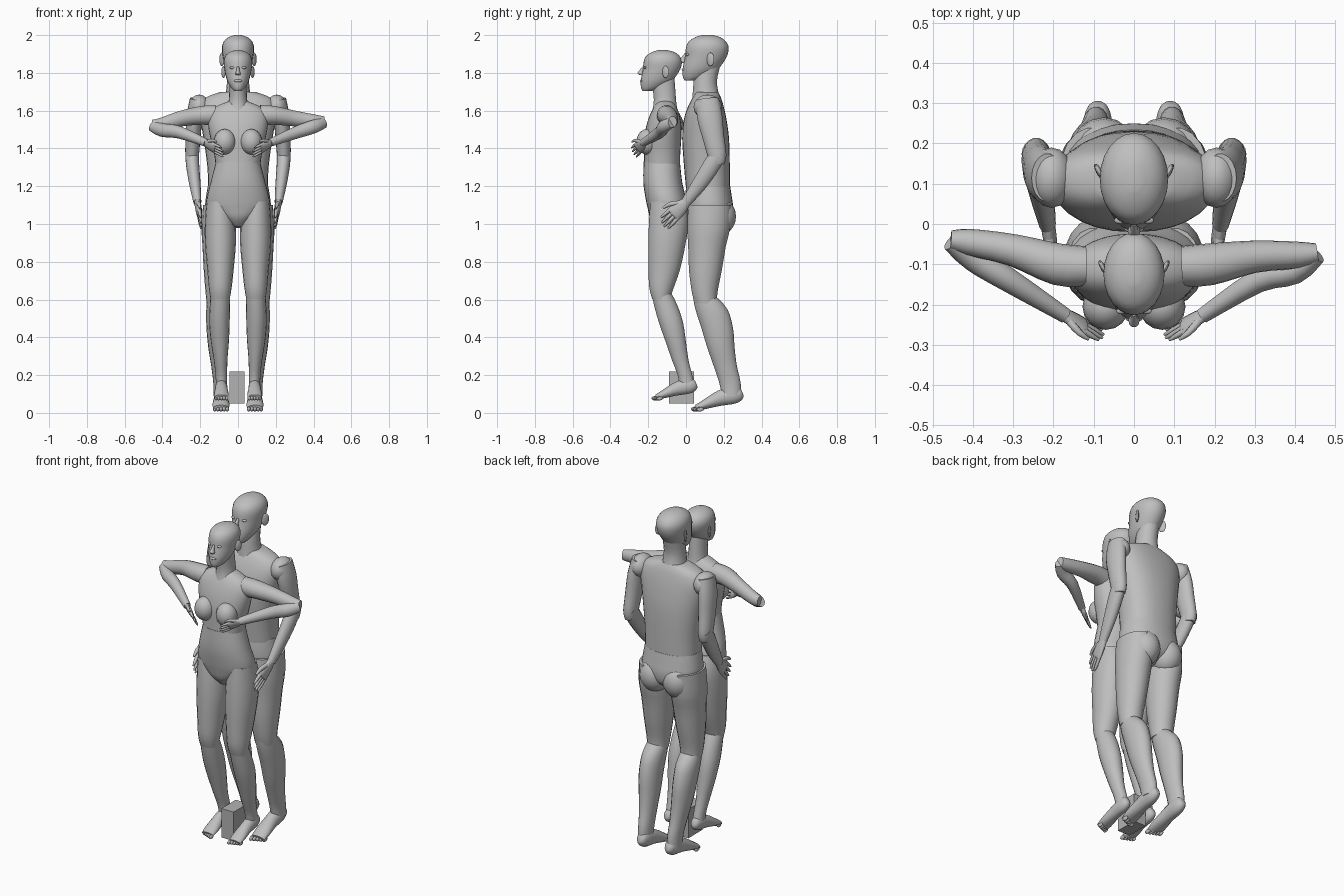
import bpy, bmesh, math
from mathutils import Vector as V, Matrix

def material(name, v):
    m = bpy.data.materials.new(name)
    m.diffuse_color = (v, v, v, 1)
    return m

GREY = material("mannequin grey", 0.52)
BOX = material("block grey", 0.45)

def finish(bm, name, mat=GREY, angle=50):
    bmesh.ops.recalc_face_normals(bm, faces=bm.faces)
    me = bpy.data.meshes.new(name)
    bm.to_mesh(me)
    bm.free()
    me.materials.append(mat)
    ob = bpy.data.objects.new(name, me)
    bpy.context.collection.objects.link(ob)
    bpy.ops.object.select_all(action='DESELECT')
    ob.select_set(True)
    bpy.context.view_layer.objects.active = ob
    bpy.ops.object.shade_smooth_by_angle(angle=math.radians(angle))
    return ob

def spline(pts, steps):
    # Catmull-Rom interpolation of ring data
    out, n = [], len(pts)
    for i in range(n - 1):
        p = [pts[max(0, min(n - 1, i + k))] for k in (-1, 0, 1, 2)]
        for s in range(steps):
            t = s / steps
            out.append([0.5 * (2*b + (c-a)*t + (2*a-5*b+4*c-d)*t*t + (3*b-a-3*c+d)*t**3)
                        for a, b, c, d in zip(*p)])
    return out + [list(pts[-1])]

def tube(name, rings, side=(1, 0, 0), flat=False, n=18, steps=3, power=1.0):
    # rings: x, y, z, radius along side, radius across it
    rings = spline(rings, steps)
    bm, loops = bmesh.new(), []
    for i, r in enumerate(rings):
        c = V(r[:3])
        a, b = rings[max(0, i - 1)], rings[min(len(rings) - 1, i + 1)]
        t = V((0, 0, 1)) if flat else (V(b[:3]) - V(a[:3])).normalized()
        u = V(side)
        u = (u - t * u.dot(t)).normalized()
        w = t.cross(u)
        loop = []
        for k in range(n):
            ca, sa = math.cos(2*math.pi*k/n), math.sin(2*math.pi*k/n)
            ca = math.copysign(abs(ca) ** power, ca)
            sa = math.copysign(abs(sa) ** power, sa)
            loop.append(bm.verts.new(c + u * ca * max(r[3], .002) + w * sa * max(r[4], .002)))
        loops.append(loop)
    for a, b in zip(loops, loops[1:]):
        for k in range(n):
            bm.faces.new((a[k], a[(k+1) % n], b[(k+1) % n], b[k]))
    bm.faces.new(loops[0])
    bm.faces.new(loops[-1])
    return finish(bm, name)

def body(name, rows, **kw):
    # rows: z, centre x, front y, back y, half width
    return tube(name, [(x, (f+b)/2, z, w, (b-f)/2) for z, x, f, b, w in rows], flat=True, **kw)

def ball(name, c, r, tilt=0, mat=GREY):
    bm = bmesh.new()
    bmesh.ops.create_uvsphere(bm, u_segments=16, v_segments=10, radius=1)
    bm.transform(Matrix.Translation(c) @ Matrix.Rotation(tilt, 4, 'Z') @ Matrix.Diagonal((*r, 1)))
    return finish(bm, name, mat)

def head(who, y0, top, s):
    rows = [(-.215, -.10, -.05, .02), (-.20, -.108, 0, .036), (-.17, -.11, .05, .054),
            (-.14, -.106, .075, .064), (-.10, -.098, .1, .072), (-.06, -.094, .108, .076),
            (-.03, -.08, .095, .067), (-.01, -.05, .068, .045), (0, -.02, .035, .016)]
    body(who + " head", [(top + z*s, 0, y0 + f*s, y0 + b*s, w*s) for z, f, b, w in rows], n=24)
    # nose, lips, eyes, ears
    nose = [(-.095, -.082, .008, .012), (-.12, -.114, .011, .013), (-.128, -.1, .015, .016), (-.137, -.1, .01, .01)]
    nose = [(-.085, -.09, .006, .01), (-.11, -.108, .009, .012), (-.122, -.11, .014, .017), (-.132, -.103, .011, .012)]
    tube(who + " nose", [(0, y0 + y*s, top + z*s, a*s, b*s) for z, y, a, b in nose], flat=True, n=10)
    ball(who + " lips", (0, y0 - .104*s, top - .162*s), (.022*s, .01*s, .008*s))
    for sx in (-1, 1):
        ball(who + " eye", (sx*.03*s, y0 - .086*s, top - .092*s), (.014*s, .008*s, .007*s))
        ball(who + " ear", (sx*.077*s, y0 + .022*s, top - .115*s), (.007*s, .02*s, .032*s), -sx*.5)

def hand(who, wrist, tip, across, sx, s=1):
    # palm, four fingers and a thumb
    a, b = V(wrist), V(tip)
    d, u = b - a, V(across).normalized()
    m = a + d * .52
    tube(who + " palm", [(*a, .022*s, .016*s), (*(a + d*.25), .034*s, .016*s), (*m, .038*s, .013*s),
                         (*(a + d*.58), .033*s, .009*s)], side=u, n=12)
    for k in range(4):
        o = u * (k - 1.5) * .018 * s
        e = b + o * 1.15 - d * (.04, 0, .03, .12)[k]
        tube(who + " finger", [(*(m + o), .0095*s, .0095*s), (*(m + o).lerp(e, .6), .008*s, .008*s),
                               (*e, .004*s, .004*s)], side=u, n=8, steps=2)
    tube(who + " thumb", [(*(a + d*.2 + u*.02*s), .012*s, .012*s), (*(a + d*.42 + u*.048*s), .011*s, .01*s),
                          (*(a + d*.64 + u*.056*s), .005*s, .005*s)], side=u, n=8, steps=2)

def foot(who, sx, x, heel, z0, s):
    f = lambda y: heel - (.30 - y) * s
    rows = [(.298, .11, .015, .02), (.285, .105, .028, .038), (.25, .095, .036, .048), (.18, .078, .038, .042),
            (.10, .045, .045, .026), (.055, .026, .042, .017)]
    tube(who + " foot", [(sx*x, f(y), z0 + z*s, a*s, b*s) for y, z, a, b in rows], n=14)
    for k in range(5):
        ball(who + " toe", (sx*(x - (.033 - .0165*k)*s), f(.046 + .007*k), z0 + .02*s),
             (.0095*s, .02*s, .013*s))

# ---- rear figure ----
R = "rear"
head(R, .105, 2.0, 1.12)
body(R + " neck", [(1.64, 0, .03, .19, .08), (1.70, 0, .035, .172, .064), (1.76, 0, .04, .165, .058), (1.83, 0, .05, .18, .055)])
body(R + " torso", [(1.19, 0, .0, .232, .158), (1.30, 0, -.01, .232, .162), (1.45, 0, -.02, .228, .182),
                    (1.55, 0, -.012, .215, .2), (1.62, 0, .01, .2, .205), (1.67, 0, .035, .185, .17),
                    (1.70, 0, .055, .17, .09)], n=28, power=.85)
body(R + " pelvis", [(.98, 0, .06, .17, .05), (1.02, 0, .02, .235, .13), (1.08, 0, .0, .25, .172),
                     (1.14, 0, -.003, .243, .17), (1.20, 0, .0, .234, .16)], n=28, power=.9)
for sx in (-1, 1):
    ball(R + " buttock", (sx*.075, .175, 1.04), (.085, .09, .1))
    body(R + " thigh", [(1.10, sx*.105, .01, .24, .08), (.98, sx*.103, .005, .235, .09), (.88, sx*.102, .01, .212, .086),
                        (.75, sx*.105, .015, .19, .076), (.64, sx*.108, .03, .168, .064), (.58, sx*.108, .045, .165, .058)], n=18)
    body(R + " shin", [(.62, sx*.108, .035, .155, .052), (.55, sx*.11, .048, .22, .058), (.45, sx*.11, .08, .25, .057),
                       (.35, sx*.106, .11, .258, .052), (.25, sx*.1, .145, .27, .042), (.16, sx*.095, .175, .29, .036),
                       (.09, sx*.095, .19, .293, .034)], n=18)
    foot(R, sx, .09, .30, 0, 1)
    # shoulder cap, arm and hand
    ball(R + " shoulder", (sx*.205, .115, 1.62), (.055, .075, .065))
    tube(R + " upper arm", [(sx*.215, .115, 1.66, .04, .06), (sx*.23, .125, 1.57, .042, .068), (sx*.238, .145, 1.46, .04, .058),
                            (sx*.243, .165, 1.36, .036, .05), (sx*.242, .165, 1.32, .03, .038)])
    tube(R + " forearm", [(sx*.243, .175, 1.38, .036, .042), (sx*.24, .135, 1.31, .035, .046), (sx*.228, .07, 1.21, .03, .04),
                          (sx*.215, .0, 1.115, .021, .027)])
    hand(R, (sx*.215, .005, 1.12), (sx*.195, -.125, .995), (0, -.7, .7), sx, 1.1)

# ---- front figure ----
F = "front"
head(F, -.13, 1.92, 1.0)
body(F + " neck", [(1.58, 0, -.185, -.04, .075), (1.64, 0, -.172, -.05, .052), (1.70, 0, -.175, -.055, .046), (1.77, 0, -.19, -.06, .045)])
body(F + " torso", [(1.31, 0, -.222, -.032, .118), (1.38, 0, -.222, -.03, .128), (1.45, 0, -.222, -.025, .145),
                    (1.52, 0, -.21, -.025, .158), (1.58, 0, -.19, -.035, .155), (1.62, 0, -.17, -.05, .12),
                    (1.65, 0, -.15, -.07, .05)], n=28, power=.9)
body(F + " pelvis", [(.985, 0, -.15, -.05, .025), (1.03, 0, -.188, .005, .09), (1.08, 0, -.202, .008, .155),
                     (1.13, 0, -.213, .002, .166), (1.22, 0, -.226, -.02, .145), (1.33, 0, -.224, -.032, .117)], n=28, power=.92)
for sx in (-1, 1):
    ball(F + " breast", (sx*.07, -.205, 1.435), (.058, .058, .068))
    ball(F + " buttock", (sx*.07, -.05, 1.04), (.075, .07, .09))
    body(F + " thigh", [(1.12, sx*.1, -.19, -.01, .066), (1.02, sx*.095, -.197, .015, .08), (.90, sx*.093, -.201, .0, .082),
                        (.76, sx*.093, -.2, -.03, .07), (.66, sx*.094, -.195, -.065, .06), (.60, sx*.095, -.178, -.085, .05)], n=18)
    body(F + " shin", [(.64, sx*.095, -.185, -.08, .05), (.57, sx*.096, -.17, -.045, .053), (.48, sx*.098, -.145, -.015, .054),
                       (.38, sx*.096, -.11, .0, .048), (.28, sx*.092, -.075, .014, .036), (.20, sx*.088, -.045, .034, .031),
                       (.14, sx*.087, -.035, .05, .03)], n=18)
    foot(F, sx, .088, .056, .06, .87)
    # raised arm with bent elbow, hand under the chest
    ey, ez = (-.04, 1.522) if sx < 0 else (-.072, 1.54)
    tube(F + " upper arm", [(sx*.12, -.105, 1.575, .05, .055), (sx*.19, -.1, 1.575, .052, .05),
                            (sx*.30, -.045 + ey*.5, 1.558, .04, .042), (sx*.41, ey - .005, ez + .003, .033, .036),
                            (sx*.455, ey, ez, .024, .03)], side=(0, 1, 0))
    tube(F + " forearm", [(sx*.455, ey - .005, ez - .004, .022, .028), (sx*.40, ey - .045, ez - .025, .032, .036),
                          (sx*.31, -.14, 1.485, .03, .033), (sx*.17, -.228, 1.43, .019, .021)], side=(0, 1, 0))
    hand(F, (sx*.18, -.222, 1.433), (sx*.075, -.28, 1.375), (0, -.55, .8), sx, .85)

# ---- block between the feet ----
bm = bmesh.new()
bmesh.ops.create_cube(bm, size=1)
bm.transform(Matrix.Translation((-.005, -.024, .135)) @ Matrix.Diagonal((.08, .134, .17, 1)))
finish(bm, "block", BOX, 30)
